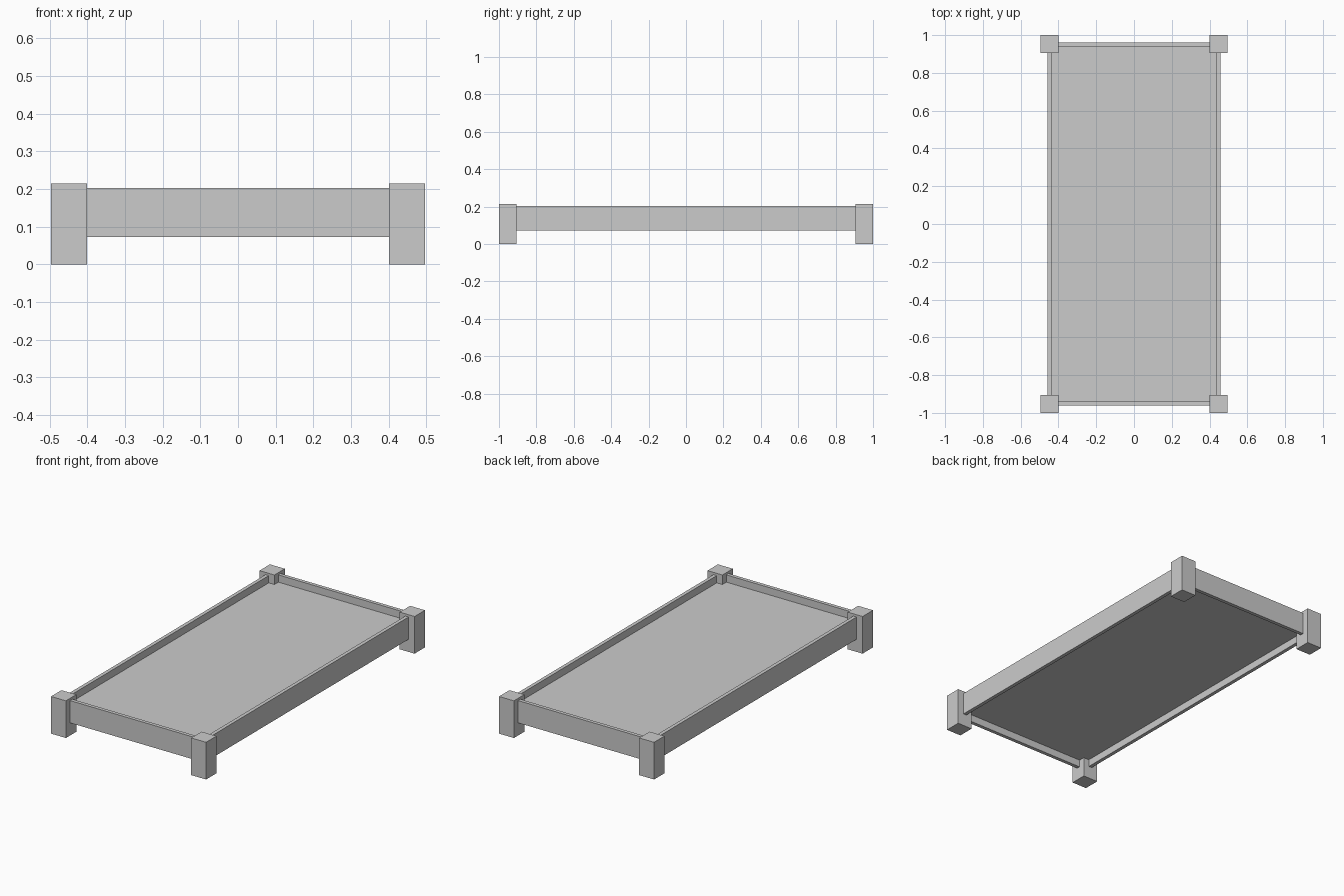
import bpy

# Remove the default cube
cube = bpy.data.objects.get("Cube")
if cube:
    bpy.data.objects.remove(cube, do_unlink=True)

# Single plain grey material
GREY = (0.6, 0.6, 0.6, 1)
grey = bpy.data.materials.new("plain grey")
grey.use_nodes = True
grey.diffuse_color = GREY
grey.node_tree.nodes["Principled BSDF"].inputs["Base Color"].default_value = GREY


def box(name, x, y, z):
    """Box spanning the (low, high) ranges on each axis."""
    spans = (x, y, z)
    bpy.ops.mesh.primitive_cube_add(size=1, location=[sum(s) / 2 for s in spans])
    ob = bpy.context.object
    ob.name = name
    ob.scale = [s[1] - s[0] for s in spans]
    bpy.ops.object.transform_apply(location=False, rotation=False, scale=True)
    ob.data.materials.append(grey)
    return ob


def span(side, inner, outer):
    return sorted((side * inner, side * outer))


HALF_X, HALF_Y = 0.496, 1.0      # outer footprint
POST, POST_TOP = 0.095, 0.215    # corner post width and height
RAIL = (0.073, 0.202)            # rail bottom and top
INSET, THICK = 0.038, 0.021      # rail setback and thickness
rail_x, rail_y = HALF_X - INSET, HALF_Y - INSET
post_x, post_y = HALF_X - POST, HALF_Y - POST

# Corner posts
for sx, lr in ((1, "left"), (-1, "right")):
    for sy, fb in ((-1, "front"), (1, "back")):
        box(f"{fb}_{lr}_post", span(sx, post_x, HALF_X),
            span(sy, post_y, HALF_Y), (0, POST_TOP))

# Side rails and end rails, butted into the posts
for sx, lr in ((1, "left"), (-1, "right")):
    box(f"{lr}_side_rail", span(sx, rail_x - THICK, rail_x), (-post_y, post_y), RAIL)
for sy, fb in ((-1, "front"), (1, "back")):
    box(f"{fb}_end_rail", (-post_x, post_x), span(sy, rail_y - THICK, rail_y), RAIL)

# Recessed base panel
in_x, in_y = rail_x - THICK, rail_y - THICK
box("base_panel", (-in_x, in_x), (-in_y, in_y), (0.115, 0.16))
